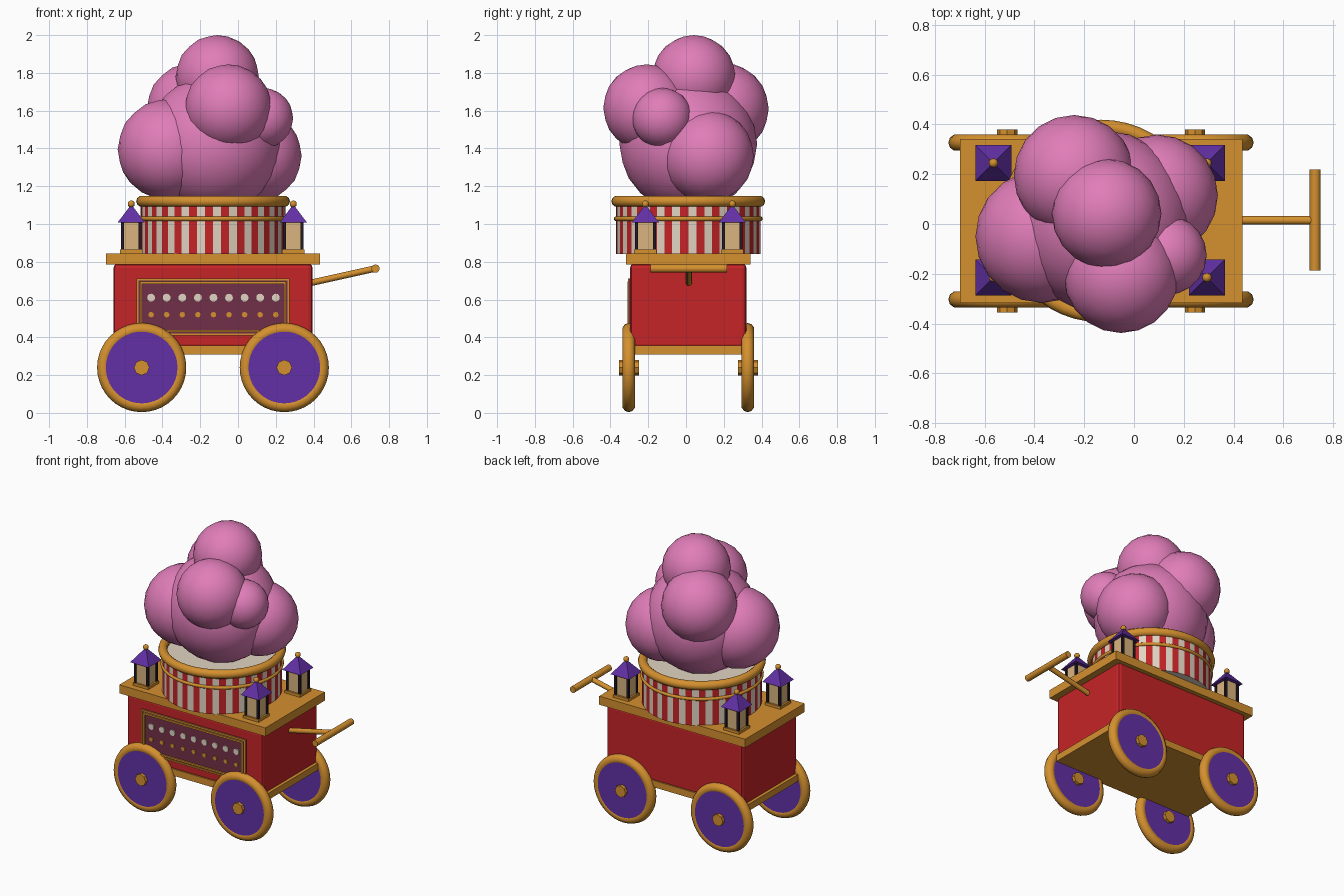
import bpy, bmesh, math
from mathutils import Vector

if "Cube" in bpy.data.objects:
    bpy.data.objects.remove(bpy.data.objects["Cube"])

CX, CY = -0.132, 0.012   # centre of the cart


def mat(name, r, g, b):
    m = bpy.data.materials.new(name)
    m.diffuse_color = (r, g, b, 1)
    m.use_nodes = True
    m.node_tree.nodes["Principled BSDF"].inputs["Base Color"].default_value = m.diffuse_color
    return m


PINK = mat("candy pink", 0.75, 0.205, 0.485)
RED = mat("cart red", 0.56, 0.017, 0.02)
GOLD = mat("gold", 0.66, 0.28, 0.028)
PURPLE = mat("purple", 0.122, 0.03, 0.376)
MAROON = mat("maroon", 0.17, 0.03, 0.065)
CREAM = mat("cream", 0.75, 0.66, 0.54)
GLASS = mat("lantern tan", 0.70, 0.46, 0.21)
DARK = mat("dark frame", 0.017, 0.01, 0.017)


def done(name, m, smooth=None):
    o = bpy.context.object
    o.name = name
    o.data.materials.append(m)
    if smooth:
        bpy.ops.object.shade_smooth_by_angle(angle=math.radians(smooth))
    return o


def box(name, m, lo, hi, bevel=0):
    bpy.ops.mesh.primitive_cube_add(size=1)
    o = done(name, m)
    lo, hi = Vector(lo), Vector(hi)
    c, s = (lo + hi) / 2, hi - lo
    for v in o.data.vertices:
        v.co = Vector([v.co[i] * s[i] + c[i] for i in range(3)])
    if bevel:
        b = o.modifiers.new("bevel", "BEVEL")
        b.width, b.segments = bevel, 2
    return o


def rod(name, m, a, b, r, n=12, smooth=40):
    a, b = Vector(a), Vector(b)
    d = b - a
    bpy.ops.mesh.primitive_cylinder_add(vertices=n, radius=r, depth=d.length, location=(a + b) / 2,
                                        rotation=d.to_track_quat('Z', 'Y').to_euler())
    return done(name, m, smooth)


def ring(name, m, loc, R, r, rot=(0, 0, 0), n=48):
    bpy.ops.mesh.primitive_torus_add(major_radius=R, minor_radius=r, major_segments=n,
                                     minor_segments=10, location=loc, rotation=rot)
    return done(name, m, 60)


def ball(name, m, loc, r, sub=3):
    bpy.ops.mesh.primitive_ico_sphere_add(subdivisions=sub, radius=r, location=loc)
    return done(name, m, 60)


# Cart body, chassis and top deck
box("cart_body", RED, (CX - 0.527, CY - 0.308, 0.34), (CX + 0.527, CY + 0.308, 0.79), 0.022)
box("chassis", GOLD, (CX - 0.547, CY - 0.315, 0.31), (CX + 0.547, CY + 0.315, 0.357))
box("top_deck", GOLD, (CX - 0.567, CY - 0.33, 0.785), (CX + 0.567, CY + 0.33, 0.845))

# Wheels: rim, disc and octagonal hub
for sy in (-1, 1):
    for wx in (-0.51, 0.245):
        y = CY + sy * 0.315
        ring("wheel_rim", GOLD, (wx, y, 0.24), 0.202, 0.034, (math.pi / 2, 0, 0), 40)
        rod("wheel_disc", PURPLE, (wx, y - 0.031, 0.24), (wx, y + 0.031, 0.24), 0.197, 40)
        rod("wheel_hub", GOLD, (wx, y - 0.053, 0.24), (wx, y + 0.053, 0.24), 0.041, 8, 20)

# Pull handle
rod("handle_rod", GOLD, (0.37, 0.015, 0.685), (0.73, 0.015, 0.765), 0.017)
rod("handle_bar", GOLD, (0.728, -0.187, 0.764), (0.728, 0.218, 0.764), 0.022)

# Decorated front panel with a double frame
FY = CY - 0.308
X0, X1, Z0, Z1 = -0.537, 0.272, 0.41, 0.712
box("front_panel", MAROON, (X0, FY - 0.005, Z0), (X1, FY + 0.01, Z1))


def frame(name, inset, w, d):
    a, b, c, e = X0 + inset, X1 - inset, Z0 + inset, Z1 - inset
    y0, y1 = FY - d, FY + 0.01
    for lo, hi in (((a, c), (b, c + w)), ((a, e - w), (b, e)),
                   ((a, c + w), (a + w, e - w)), ((b - w, c + w), (b, e - w))):
        box(name, GOLD, (lo[0], y0, lo[1]), (hi[0], y1, hi[1]))


frame("outer_frame", 0, 0.01, 0.012)
frame("inner_frame", 0.017, 0.012, 0.015)
for i in range(9):
    x = -0.46 + i * 0.0825
    rod("cream_stud", CREAM, (x, FY, 0.61), (x, FY - 0.012, 0.61), 0.021, 12)
    rod("gold_stud", GOLD, (x, FY, 0.52), (x, FY - 0.012, 0.52), 0.015, 8)

# Striped drum, colours alternate by side direction
N = 56
bpy.ops.mesh.primitive_cylinder_add(vertices=N, radius=0.383, depth=0.265, location=(CX, CY, 0.9725))
drum = done("striped_drum", CREAM)
drum.data.materials.append(RED)
for p in drum.data.polygons:
    if abs(p.normal.z) < 0.5:
        k = math.floor((math.atan2(p.normal.y, p.normal.x) + math.pi) / (2 * math.pi) * N)
        p.material_index = k % 2
ring("drum_band", GOLD, (CX, CY, 1.028), 0.382, 0.012)
ring("drum_rim", GOLD, (CX, CY, 1.12), 0.377, 0.03)

# Corner lanterns
for sx in (-1, 1):
    for sy in (-1, 1):
        x, y = -0.136 + sx * 0.429, 0.015 + sy * 0.23
        box("lantern_base", GOLD, (x - 0.06, y - 0.06, 0.84), (x + 0.06, y + 0.06, 0.864))
        box("lantern_glass", GLASS, (x - 0.047, y - 0.047, 0.86), (x + 0.047, y + 0.047, 1.01))
        for px in (-1, 1):
            for py in (-1, 1):
                a, b = x + px * 0.047, y + py * 0.047
                box("lantern_post", DARK, (a - 0.008, b - 0.008, 0.86), (a + 0.008, b + 0.008, 1.012))
        bpy.ops.mesh.primitive_cone_add(vertices=4, radius1=0.072 * math.sqrt(2), radius2=0.008,
                                        depth=0.088, location=(x, y, 1.052),
                                        rotation=(0, 0, math.pi / 4))
        done("lantern_roof", PURPLE)
        ball("lantern_finial", GOLD, (x, y, 1.106), 0.019, 2)

# Candy floss cloud
for x, y, z, r in ((-0.13, 0.012, 1.425, 0.365),   # core
                   (-0.11, 0.042, 1.78, 0.22),     # top
                   (-0.052, -0.208, 1.615, 0.23),  # front
                   (-0.37, -0.05, 1.395, 0.267),   # left
                   (0.093, 0.115, 1.36, 0.244),    # right
                   (-0.24, 0.195, 1.61, 0.243),    # back
                   (0.132, -0.125, 1.56, 0.16)):   # small
    ball("floss_puff", PINK, (x, y, z), r)
